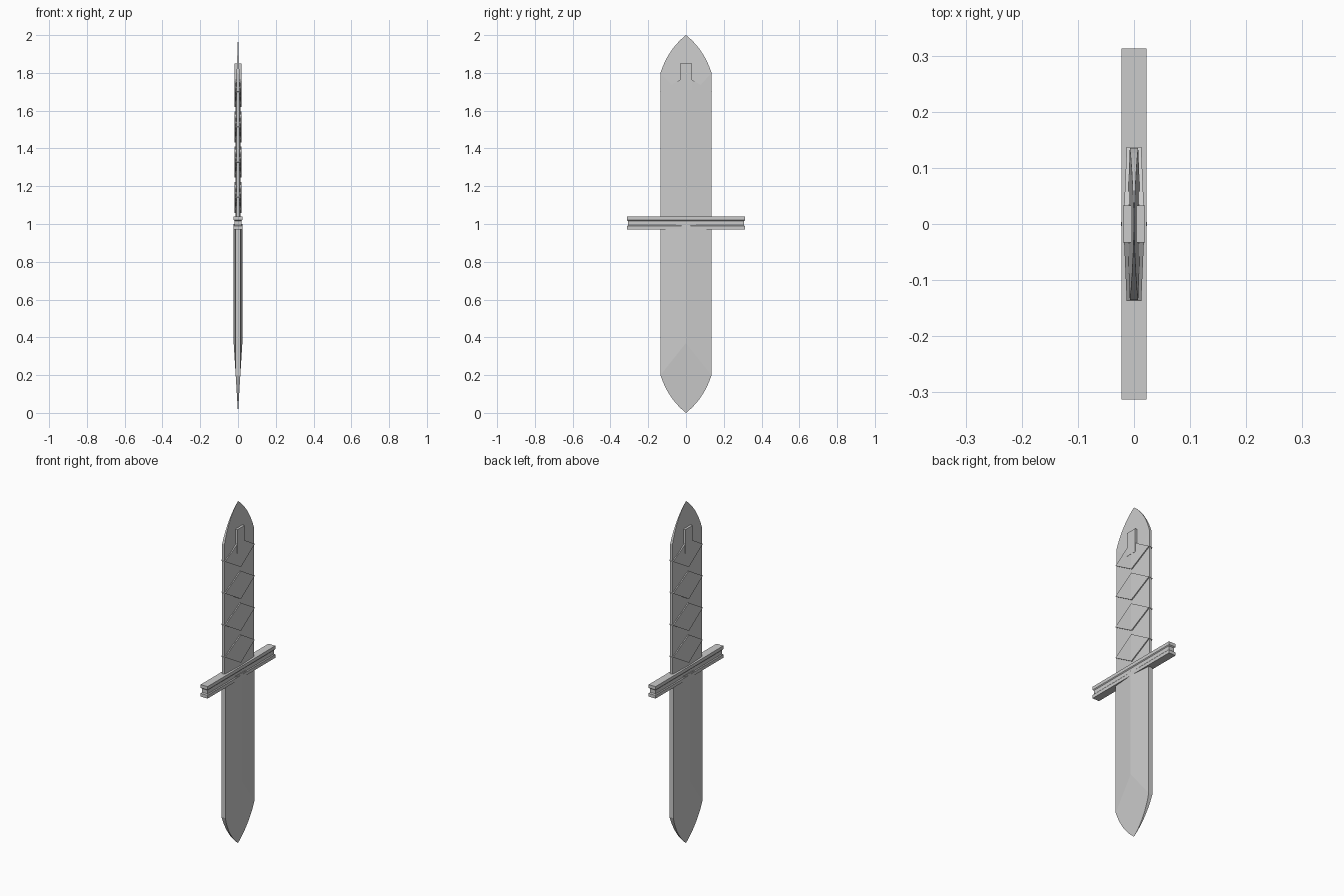
import bpy, bmesh

if "Cube" in bpy.data.objects:
    bpy.data.objects.remove(bpy.data.objects["Cube"])

HALF_W = 0.135


def make(name, verts, faces):
    bm = bmesh.new()
    vs = [bm.verts.new(v) for v in verts]
    for f in faces:
        bm.faces.new([vs[i] for i in f])
    bmesh.ops.recalc_face_normals(bm, faces=bm.faces[:])
    me = bpy.data.meshes.new(name)
    bm.to_mesh(me)
    bm.free()
    ob = bpy.data.objects.new(name, me)
    bpy.context.collection.objects.link(ob)
    return ob


def pointed_slab(name, ridge, ridge_z, end_z, to_z):
    """Ridged slab with a curved flat-faced tip; to_z maps distance-from-tip to world z."""
    shoulder, n = 0.2, 10
    k = ridge / ridge_z                      # tip faces are planes through the tip
    arc = []
    for i in range(1, n + 1):
        t = i / n
        arc.append((2*t*(1-t)*0.095 + t*t*HALF_W, 2*t*(1-t)*0.075 + t*t*shoulder))
    edge = [(-HALF_W, end_z)] + [(-y, z) for y, z in reversed(arc)] + [(0, 0)] + arc + [(HALF_W, end_z)]
    tip = n + 1
    m = len(edge)
    verts, faces = [], []
    for s in (1, -1):
        verts += [(s * k * min(z, shoulder), y, to_z(z)) for y, z in edge]
        verts += [(s * ridge, 0, to_z(ridge_z)), (s * ridge, 0, to_z(end_z))]
    o = m + 2

    def idx(i, side):
        return i if side == 0 or i == tip else i + o

    for side in (0, 1):
        faces.append([idx(i, side) for i in list(range(1, m - 1)) + [m]])
        faces.append([idx(i, side) for i in (0, 1, m, m + 1)])
        faces.append([idx(i, side) for i in (m - 2, m - 1, m + 1, m)])
    for i in range(m - 1):
        f = [idx(i, 0), idx(i + 1, 0), idx(i + 1, 1), idx(i, 1)]
        faces.append(list(dict.fromkeys(f)))
    faces.append([0, m + 1, m - 1, m - 1 + o, m + 1 + o, o])
    ob = make(name, verts, faces)
    bm = bmesh.new()
    bm.from_mesh(ob.data)
    bmesh.ops.delete(bm, geom=[v for v in bm.verts if not v.link_faces], context='VERTS')
    bm.to_mesh(ob.data)
    bm.free()
    return ob


# blade and handle core
pointed_slab("blade", 0.023, 0.37, 1.0, lambda z: z)
pointed_slab("handle_core", 0.013, 0.35, 1.0, lambda z: 2 - z)

# raised diamonds along the handle
for i in range(4):
    c, h, w = 1.141 + 0.1865 * i, 0.082, HALF_W + 0.002
    verts = []
    for s in (1, -1):
        verts += [(s*0.013, -w, c), (s*0.019, 0, c - h), (s*0.013, w, c), (s*0.019, 0, c + h)]
    faces = [(0, 1, 3), (1, 2, 3), (4, 5, 7), (5, 6, 7)]
    faces += [(j, (j + 1) % 4, (j + 1) % 4 + 4, j + 4) for j in range(4)]
    make(f"handle_diamond_{i + 1}", verts, faces)

# small block above the top diamond
bpy.ops.mesh.primitive_cube_add(size=1, location=(0, 0, 1.78))
block = bpy.context.object
block.name = "handle_block"
block.scale = (0.039, 0.066, 0.14)

# crossguard with a groove running all the way round
rings = [(0.97, 0), (0.989, 0), (0.994, 0.006), (1.016, 0.006), (1.021, 0), (1.04, 0)]
verts, faces = [], []
for z, d in rings:
    x, y = 0.0225 - d * 0.7, 0.313 - d
    verts += [(-x, -y, z), (x, -y, z), (x, y, z), (-x, y, z)]
for r in range(len(rings) - 1):
    for j in range(4):
        a, b = 4*r + j, 4*r + (j + 1) % 4
        faces.append((a, b, b + 4, a + 4))
faces += [(0, 1, 2, 3), tuple(range(len(verts) - 4, len(verts)))]
make("crossguard", verts, faces)
